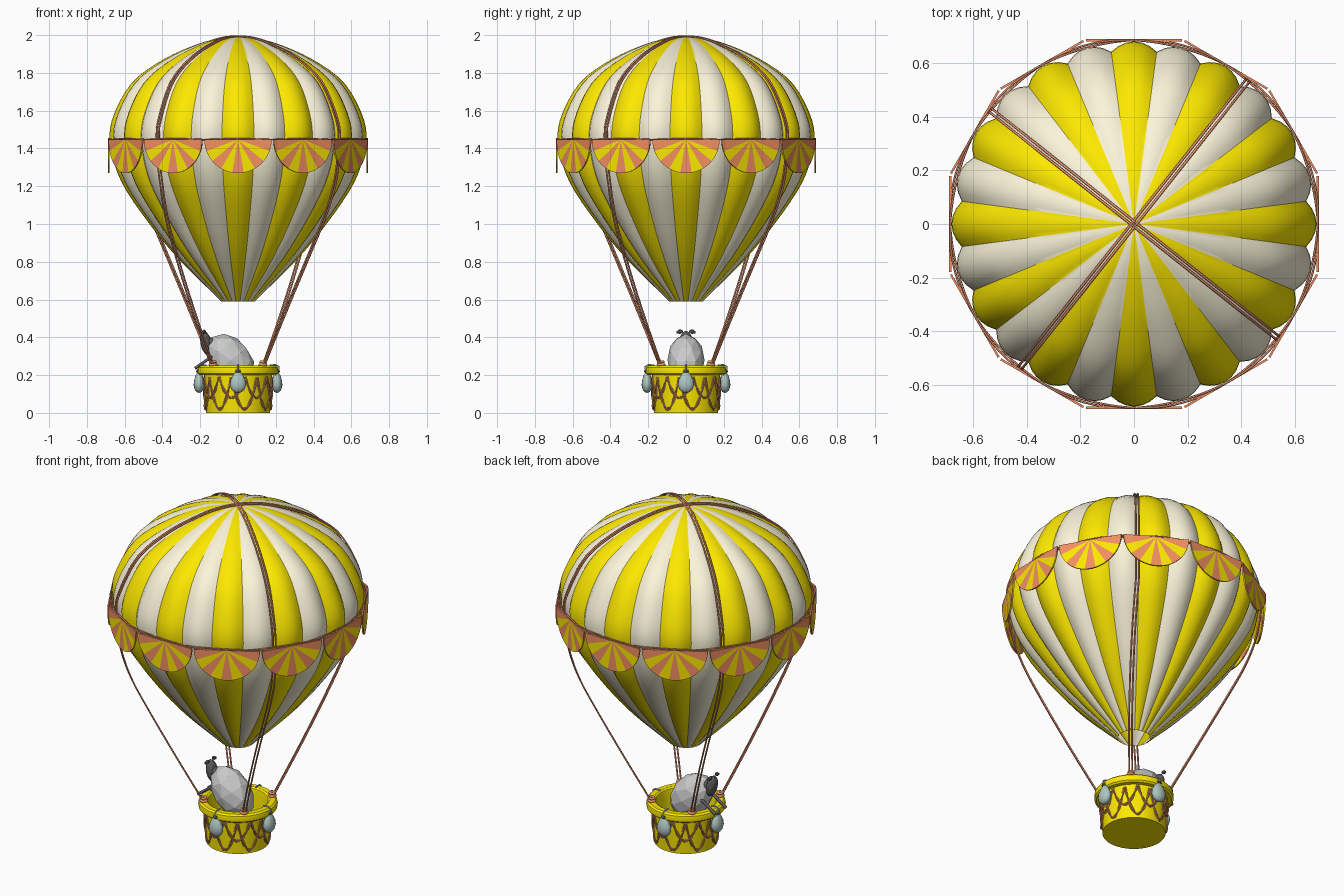
import bpy, bmesh, math
from mathutils import Vector, Matrix

if "Cube" in bpy.data.objects:
    bpy.data.objects.remove(bpy.data.objects["Cube"])

def material(name, rgb):
    m = bpy.data.materials.new(name)
    m.diffuse_color = (*rgb, 1)
    m.use_nodes = True
    m.node_tree.nodes["Principled BSDF"].inputs["Base Color"].default_value = m.diffuse_color
    return m

YELLOW = material("yellow", (0.98, 0.81, 0.0))
CREAM = material("cream", (0.97, 0.91, 0.7))
SALMON = material("salmon", (0.9, 0.28, 0.12))
ROPE = material("rope", (0.8, 0.29, 0.16))
PALE = material("pale_blue", (0.42, 0.56, 0.53))
DARK = material("dark_grey", (0.11, 0.11, 0.11))

def finish(bm, name, mats=(), angle=None):
    me = bpy.data.meshes.new(name)
    bm.to_mesh(me)
    bm.free()
    ob = bpy.data.objects.new(name, me)
    bpy.context.collection.objects.link(ob)
    for m in mats:
        me.materials.append(m)
    if angle:
        bpy.ops.object.select_all(action='DESELECT')
        ob.select_set(True)
        bpy.context.view_layer.objects.active = ob
        bpy.ops.object.shade_smooth_by_angle(angle=math.radians(angle))
    return ob

def spline(pts, n):
    """Catmull-Rom through pts, n steps per span."""
    p = [Vector(q) for q in pts]
    p = [2 * p[0] - p[1]] + p + [2 * p[-1] - p[-2]]
    out = []
    for a, b, c, d in zip(p, p[1:], p[2:], p[3:]):
        for i in range(n):
            t = i / n
            out.append(0.5 * (2*b + (c - a)*t + (2*a - 5*b + 4*c - d)*t*t + (3*b - a - 3*c + d)*t**3))
    return out + [p[-2]]

def lathe(name, profile, segs, mats, angle=35):
    bm = bmesh.new()
    vs = [bm.verts.new((r, 0, z)) for r, z in profile]
    es = [bm.edges.new(e) for e in zip(vs, vs[1:])]
    bmesh.ops.spin(bm, geom=vs + es, cent=(0, 0, 0), axis=(0, 0, 1), angle=math.tau, steps=segs)
    bmesh.ops.remove_doubles(bm, verts=bm.verts, dist=1e-5)
    bmesh.ops.recalc_face_normals(bm, faces=bm.faces)
    return finish(bm, name, mats, angle)

def tube(name, pts, radius, mat, closed=False):
    cu = bpy.data.curves.new(name, 'CURVE')
    cu.dimensions = '3D'
    cu.bevel_depth, cu.bevel_resolution = radius, 1
    cu.use_fill_caps = not closed
    s = cu.splines.new('POLY')
    s.points.add(len(pts) - 1)
    for q, p in zip(s.points, pts):
        q.co = (*p, 1)
    s.use_cyclic_u = closed
    cu.materials.append(mat)
    ob = bpy.data.objects.new(name, cu)
    bpy.context.collection.objects.link(ob)
    return ob

def twisted_rope(name, pts, turns, gap, radius, closed=False):
    """Two strands wound around a path."""
    n = len(pts)
    for k in range(2):
        out = []
        for i, p in enumerate(pts):
            a, b = (pts[i - 1], pts[(i + 1) % n]) if closed else (pts[max(i - 1, 0)], pts[min(i + 1, n - 1)])
            t = (b - a).normalized()
            side = t.cross(Vector((p.x, p.y, 0.02))).normalized()
            ang = math.tau * turns * i / (n if closed else n - 1) + math.pi * k
            out.append(p + gap * (math.cos(ang) * side + math.sin(ang) * t.cross(side)))
        tube(f"{name}_strand_{k}", out, radius, ROPE, closed)

def polar(r, a, z):
    return Vector((r * math.cos(a), r * math.sin(a), z))

# Envelope: 24 bulging gores in alternating colours, open at the mouth
profile = spline([(0.085, 0.59), (0.3, 0.81), (0.46, 1.01), (0.595, 1.22), (0.65, 1.4), (0.645, 1.55),
                  (0.545, 1.745), (0.38, 1.872), (0.2, 1.955), (0.08, 1.985), (0.005, 1.99)], 4)
GORES, SUB = 24, 6
bm = bmesh.new()
for g in range(GORES):
    rows = []
    for p in profile:
        row = []
        for j in range(SUB + 1):
            u = 2 * j / SUB - 1
            a = math.tau / GORES * (g + u / 2)
            row.append(bm.verts.new(polar(p.x * (0.985 + 0.05 * (1 - u * u)), a, p.y)))
        rows.append(row)
    for lo, hi in zip(rows, rows[1:]):
        for j in range(SUB):
            f = bm.faces.new((lo[j], lo[j + 1], hi[j + 1], hi[j]))
            f.material_index = g % 2
bmesh.ops.remove_doubles(bm, verts=bm.verts, dist=1e-5)
finish(bm, "envelope", (YELLOW, CREAM), 30)

# Girdle rope and the twelve half-round striped pennants below it
twisted_rope("girdle_rope", [polar(0.685, math.tau * i / 144, 1.447) for i in range(144)], 6, 0.005, 0.004, True)
WEDGES = 9
for k in range(12):
    bm = bmesh.new()
    for w in range(WEDGES):
        a0, a1 = math.pi * w / WEDGES, math.pi * (w + 1) / WEDGES
        arc = [a0 + (a1 - a0) * i / 3 for i in range(4)]
        pts = [(0, 0)] + [(0.178 * math.cos(a), -0.178 * math.sin(a)) for a in arc]
        f = bm.faces.new([bm.verts.new((0.685, x, 1.447 + z)) for x, z in pts])
        f.material_index = w % 2
    bmesh.ops.remove_doubles(bm, verts=bm.verts, dist=1e-5)
    bmesh.ops.recalc_face_normals(bm, faces=bm.faces)
    bm.transform(Matrix.Rotation(math.tau * k / 12, 4, 'Z'))
    ob = finish(bm, f"pennant_{k}", (SALMON, YELLOW))
    so = ob.modifiers.new("thickness", 'SOLIDIFY')
    so.thickness, so.offset = 0.008, 0

# Four load ropes over the envelope down to the basket rim, with knots
line = spline([(0.0, 1.995), (0.09, 1.988), (0.205, 1.96), (0.39, 1.882), (0.56, 1.755), (0.667, 1.555),
               (0.683, 1.43), (0.66, 1.24), (0.6, 1.05), (0.5, 0.84), (0.345, 0.54), (0.19, 0.25)], 10)
for k in range(4):
    top, low = math.radians(51.6 + 90 * k), math.radians(45 + 90 * k)
    pts = [polar(p.x, top + (low - top) * max(0, (1.2 - p.y) / 0.95), p.y) for p in line]
    twisted_rope(f"load_rope_{k}", pts, 0, 0.008, 0.0048)
    for j, z in enumerate((0.255, 0.27)):
        ring = [polar(0.187, low, z) + polar(0.016 - 0.004 * j, math.tau * i / 12, 0) for i in range(12)]
        tube(f"knot_{k}_{j}", ring, 0.008, ROPE, True)

# Basket with thick rolled rim
lathe("basket", [(0, 0), (0.17, 0), (0.18, 0.2), (0.203, 0.2), (0.212, 0.209), (0.214, 0.225), (0.211, 0.241),
                 (0.201, 0.25), (0.172, 0.25), (0.162, 0.243), (0.158, 0.225), (0.15, 0.02), (0, 0.02)], 40, (YELLOW,))

# Two overlapping rope swags around the basket
for k in range(2):
    pts = []
    for i in range(240):
        a = math.tau * i / 240
        z = 0.2 - (0.18 - 0.06 * k) * abs(math.sin(4 * a + k * math.pi / 2 + math.pi / 4)) ** 0.8
        pts.append(polar(0.173 + 0.05 * z, a, z))
    twisted_rope(f"swag_{k}", pts, 16, 0.0042, 0.0036, True)

# Ballast bags hung on the rim
for k in range(4):
    m = Matrix.Rotation(math.pi / 2 * k, 4, 'Z') @ Matrix.Translation((0.206, 0, 0))
    bag = lathe(f"ballast_bag_{k}", [(0, 0.106), (0.02, 0.11), (0.036, 0.124), (0.044, 0.147), (0.04, 0.172),
                                     (0.028, 0.198), (0.012, 0.217), (0.018, 0.23), (0, 0.232)], 14, (PALE,))
    bag.matrix_world = m @ Matrix.Diagonal((0.66, 1, 1, 1))
    tie = [m @ polar(0.012, math.tau * i / 10, 0.219) for i in range(10)]
    tube(f"bag_tie_{k}", tie, 0.005, DARK, True)
    strap = [m @ Vector(p) for p in ((0.012, 0, 0.217), (0.01, 0, 0.245), (-0.006, 0, 0.255), (-0.04, 0, 0.253))]
    tube(f"bag_strap_{k}", strap, 0.004, PALE)

# Sheep looking out over the left rim: faceted woolly body, dark head and legs
def blob(name, loc, size, tilt, mats=(), sub=2, roll=0):
    bm = bmesh.new()
    bmesh.ops.create_icosphere(bm, subdivisions=sub, radius=1)
    rot = Matrix.Rotation(math.radians(tilt), 4, 'Y') @ Matrix.Rotation(math.radians(roll), 4, 'X')
    bm.transform(Matrix.Translation(loc) @ rot @ Matrix.Diagonal((*size, 1)))
    return finish(bm, name, mats)

blob("sheep_body", (-0.038, 0, 0.28), (0.108, 0.098, 0.155), -38)
blob("sheep_head", (-0.17, 0, 0.37), (0.03, 0.038, 0.066), -12, (DARK,))
blob("sheep_neck", (-0.145, 0, 0.365), (0.035, 0.032, 0.035), 0, (DARK,))
for s in (-1, 1):
    blob(f"sheep_ear_{s}", (-0.18, s * 0.034, 0.43), (0.011, 0.02, 0.012), 0, (DARK,), 1, -s * 15)
    tube(f"front_leg_{s}", [Vector((-0.1, s * 0.05, 0.31)), Vector((-0.15, s * 0.05, 0.29)),
                            Vector((-0.228, s * 0.05, 0.236))], 0.009, DARK)
    tube(f"hind_leg_{s}", [Vector((0.03, s * 0.05, 0.22)), Vector((0.045, s * 0.05, 0.02))], 0.012, DARK)
